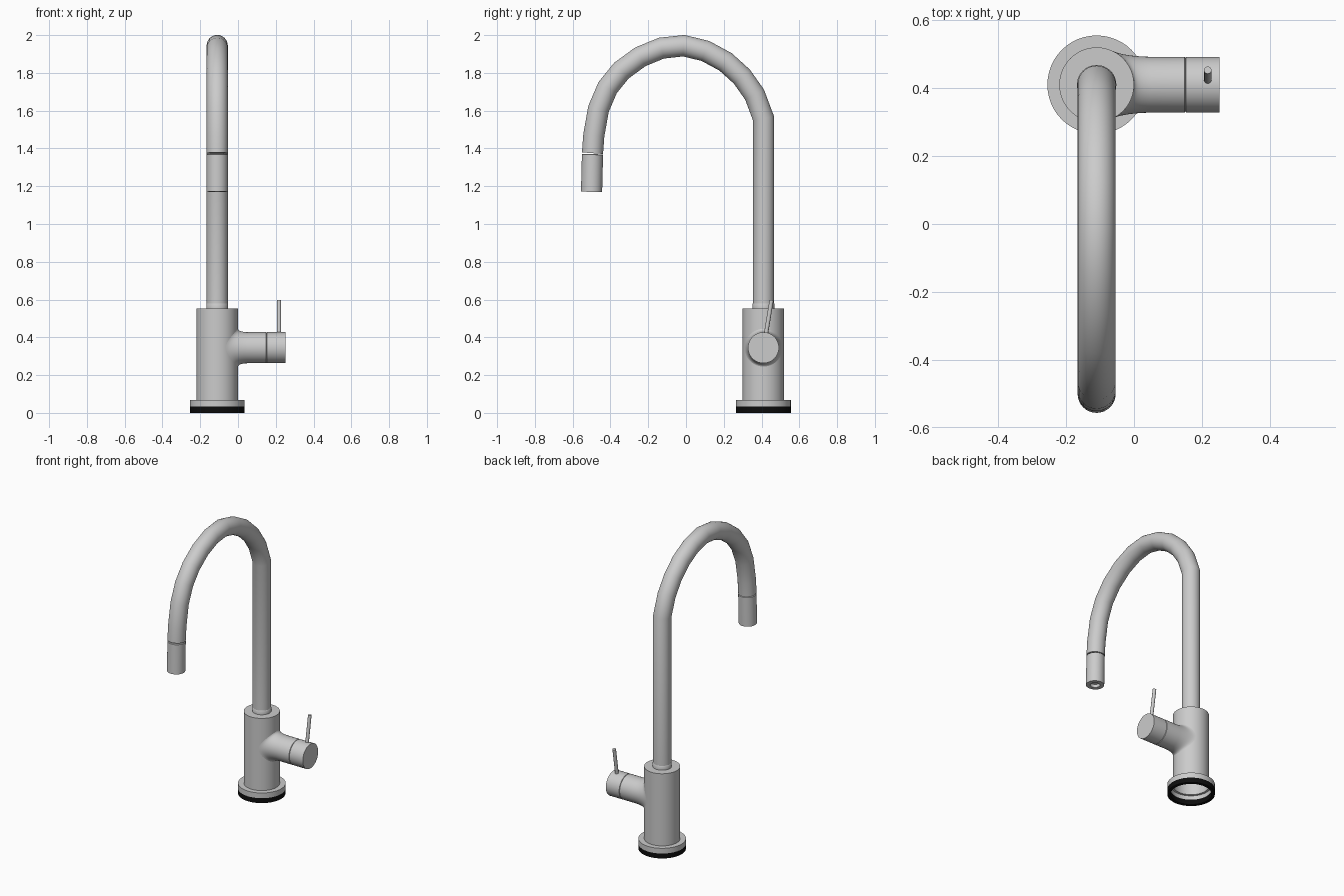
import bpy, bmesh
from math import sin, cos, tau, sqrt, radians
from mathutils import Vector

if "Cube" in bpy.data.objects:
    bpy.data.objects.remove(bpy.data.objects["Cube"])

CX, CY = -0.11, 0.41      # body axis
PIPE_R, STEM_R, BODY_R = 0.056, 0.082, 0.11
STEM_Z = 0.345


def skin(name, rings, cap_start=False, cap_end=False, closed=False, mat=None):
    """Join a list of equal-length vertex rings into one smooth object."""
    bm = bmesh.new()
    rows = [[bm.verts.new(p) for p in ring] for ring in rings]
    pairs = list(zip(rows, rows[1:]))
    if closed:
        pairs.append((rows[-1], rows[0]))
    n = len(rows[0])
    for a, b in pairs:
        for i in range(n):
            j = (i + 1) % n
            bm.faces.new((a[i], a[j], b[j], b[i]))
    if cap_start:
        bm.faces.new(rows[0][::-1])
    if cap_end:
        bm.faces.new(rows[-1])
    bmesh.ops.recalc_face_normals(bm, faces=bm.faces[:])
    me = bpy.data.meshes.new(name)
    bm.to_mesh(me)
    bm.free()
    me.shade_smooth()
    me.set_sharp_from_angle(angle=radians(35))
    if mat:
        me.materials.append(mat)
    ob = bpy.data.objects.new(name, me)
    bpy.context.collection.objects.link(ob)
    return ob


def lathe(name, profile, origin, axis=(0, 0, 1), n=48, **kw):
    """Revolve (radius, height) points about an axis through origin."""
    origin, axis = Vector(origin), Vector(axis).normalized()
    u = axis.cross(Vector((0, 1, 0))).normalized()
    v = axis.cross(u)
    rings = [[origin + axis * h + r * (u * cos(tau * i / n) + v * sin(tau * i / n))
              for i in range(n)] for r, h in profile]
    return skin(name, rings, **kw)


black = bpy.data.materials.new("black_rubber")
black.diffuse_color = (0.004, 0.004, 0.004, 1)
black.use_nodes = True
black.node_tree.nodes["Principled BSDF"].inputs["Base Color"].default_value = black.diffuse_color

# Base: hollow black gasket, metal flange, open-bottomed body and collar
lathe("base_gasket", [(0.145, 0.033), (0.145, 0), (0.125, 0), (0.125, 0.033)],
      (CX, CY, 0), closed=True, mat=black)
lathe("base_flange", [(BODY_R, 0.068), (0.145, 0.068), (0.145, 0.033),
                      (0.125, 0.033), (0.125, 0.06), (BODY_R, 0.06)],
      (CX, CY, 0), closed=True)
lathe("body", [(BODY_R, 0.06), (BODY_R, 0.553), (0.055, 0.553)], (CX, CY, 0))
lathe("spout_collar", [(0.058, 0.553), (0.058, 0.577), (PIPE_R, 0.58)], (CX, CY, 0))

# Gooseneck: sweep a circle along a planar path of (y, z) points
path = [(CY, 0.553), (CY, 1.56), (0.363, 1.685), (0.296, 1.78), (0.21, 1.858),
        (0.103, 1.916), (-0.012, 1.944), (-0.13, 1.931), (-0.242, 1.885),
        (-0.342, 1.812), (-0.415, 1.722), (-0.463, 1.61), (-0.488, 1.47), (-0.495, 1.375)]
pts = [Vector((CX, y, z)) for y, z in path]
X = Vector((1, 0, 0))
rings = []
for k, p in enumerate(pts):
    d_in = (p - pts[max(k - 1, 0)]).normalized()
    d_out = (pts[min(k + 1, len(pts) - 1)] - p).normalized()
    t = (d_in + d_out).normalized()
    side = t.cross(X)
    stretch = 1 / max(0.8, t.dot(d_in if k else d_out))   # mitre the joints
    rings.append([p + PIPE_R * (X * cos(tau * i / 32) + side * stretch * sin(tau * i / 32))
                  for i in range(32)])
skin("gooseneck", rings, cap_end=True)

# Spray head with recessed outlet
lathe("spray_head", [(0.052, 0), (PIPE_R, 0.003), (PIPE_R, 0.2), (0.03, 0.2), (0.028, 0.18)],
      (CX, -0.495, 1.37), (0, -0.005, -0.2), n=32, cap_start=True, cap_end=True)

# Side stem, flaring smoothly where it meets the round body
N, STEPS = 48, 8
rings = []
for s in range(STEPS + 1):
    t = s / STEPS
    ring = []
    for i in range(N):
        a = tau * i / N
        r0 = 0.1
        surf = CX + sqrt(BODY_R ** 2 - (r0 * sin(a)) ** 2)
        inner = CX + sqrt(BODY_R ** 2 - (STEM_R * sin(a)) ** 2)
        x = (1 - t) ** 2 * surf + 2 * t * (1 - t) * (inner + 0.004) + t * t * 0.05
        r = (1 - t) ** 2 * r0 + 2 * t * (1 - t) * (STEM_R + 0.002) + t * t * STEM_R
        ring.append((x, CY + r * sin(a), STEM_Z + r * cos(a)))
    rings.append(ring)
for x, r in ((0.149, STEM_R), (0.151, STEM_R - 0.003)):
    rings.append([(x, CY + r * sin(tau * i / N), STEM_Z + r * cos(tau * i / N)) for i in range(N)])
skin("handle_stem", rings, cap_end=True)

# Rotating handle cap and thin tilted lever
lathe("handle_cap", [(STEM_R - 0.003, 0.151), (STEM_R, 0.153), (STEM_R, 0.252)],
      (0, CY, STEM_Z), (1, 0, 0), cap_start=True, cap_end=True)
foot, tip = Vector((0.217, 0.422, 0.41)), Vector((0.217, 0.453, 0.597))
lathe("lever", [(0.011, 0), (0.011, (tip - foot).length)], foot, tip - foot,
      n=20, cap_start=True, cap_end=True)
